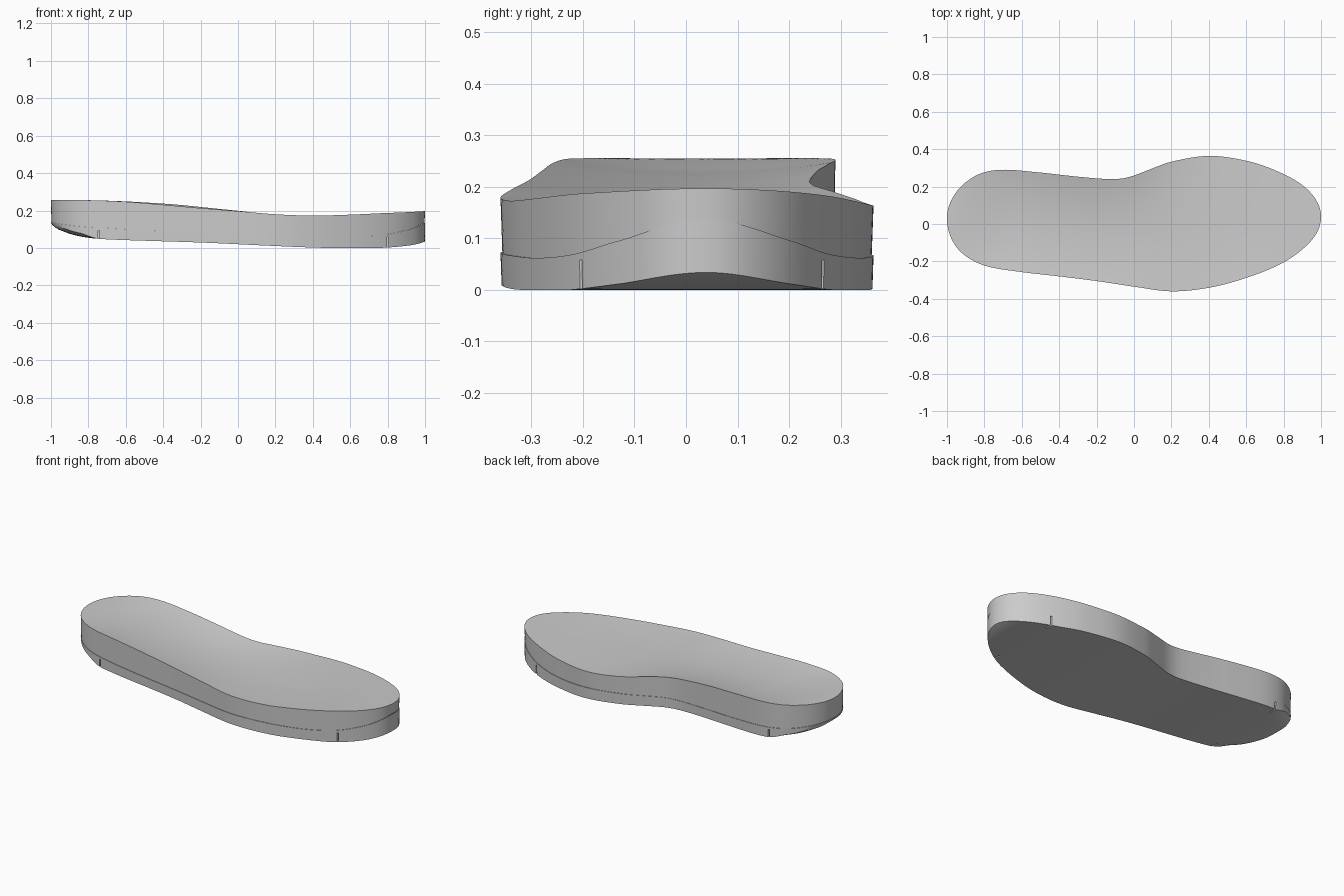
import bpy
import bmesh
import math

if "Cube" in bpy.data.objects:
    bpy.data.objects.remove(bpy.data.objects["Cube"], do_unlink=True)

STATIONS = 120   # steps along the length
ACROSS = 28      # steps across the width

# Plan outline (x, y) and height profiles (x, z)
INNER_EDGE = [(-1, .03), (-.98, .12), (-.92, .205), (-.82, .27), (-.7, .29), (-.5, .275),
              (-.3, .253), (-.12, .24), (-.03, .25), (.08, .29), (.2, .333), (.4, .364),
              (.6, .338), (.75, .289), (.9, .208), (.98, .117), (1, .04)]
OUTER_EDGE = [(-1, .03), (-.98, -.07), (-.92, -.155), (-.8, -.222), (-.6, -.257), (-.4, -.28),
              (-.2, -.305), (0, -.335), (.2, -.36), (.4, -.341), (.6, -.288), (.8, -.205),
              (.93, -.108), (.985, -.032), (1, .04)]
FOOTBED = [(-1, .255), (-.8, .255), (-.6, .247), (-.4, .231), (-.2, .213), (0, .197), (.2, .18),
           (.4, .173), (.6, .178), (.8, .187), (1, .197)]
SEAM = [(-1, .137), (-.8, .112), (-.4, .09), (0, .078), (.4, .067), (.6, .062),
        (.78, .07), (.9, .094), (1, .137)]
TREAD = [(-1, .13), (-.95, .094), (-.87, .067), (-.79, .053), (-.7, .046), (-.2, .029),
         (.1, .015), (.35, .004), (.5, 0), (.75, 0), (.9, .011), (1, .034)]


def angle(x):
    return math.acos(max(-1, min(1, -x)))


def sample(table, x, level_ends=False):
    """Smooth cubic through the table, spaced by angle so the ends are round."""
    pts = [(angle(px), v) for px, v in table]
    a = angle(x)
    last = len(pts) - 1
    i = 0
    while i < last - 1 and a > pts[i + 1][0]:
        i += 1

    def slope(k):
        if level_ends and k in (0, last):
            return 0
        lo, hi = pts[max(k - 1, 0)], pts[min(k + 1, last)]
        return (hi[1] - lo[1]) / (hi[0] - lo[0])

    (a0, v0), (a1, v1) = pts[i], pts[i + 1]
    h = a1 - a0
    t = (a - a0) / h
    return (v0 * (1 + 2 * t) * (1 - t) ** 2 + slope(i) * h * t * (1 - t) ** 2
            + v1 * t * t * (3 - 2 * t) + slope(i + 1) * h * t * t * (t - 1))


def ramp(x, start, end):
    t = max(0, min(1, (x - start) / (end - start)))
    return t * t * (3 - 2 * t)


# Heights at x, with u running from -1 at the outer edge to 1 at the inner edge
def footbed(x, u):
    depth = .01 * ramp(x, 1, .5) + .013 * ramp(x, .5, -.2)
    cup = depth * (1 - u * u) * ramp(x, -1, -.65)
    arch = .007 * math.exp(-((x + .3) / .25) ** 2) * max(0, u) ** 2
    drop = .009 * max(0, u) ** 2 * ramp(x, 0, .35) * ramp(x, 1, .5)
    return sample(FOOTBED, x, True) - cup + arch - drop


def seam(x, u):
    return sample(SEAM, x, True)


def tread(x, u):
    rounded_heel = .018 * u ** 6 * ramp(x, -.745, -.85)
    z = max(0, sample(TREAD, x, True)) + rounded_heel
    return min(z, seam(x, u) - .006)


def make_object(name, bm, material):
    bmesh.ops.recalc_face_normals(bm, faces=bm.faces)
    mesh = bpy.data.meshes.new(name)
    bm.to_mesh(mesh)
    bm.free()
    obj = bpy.data.objects.new(name, mesh)
    bpy.context.collection.objects.link(obj)
    mesh.materials.append(material)
    return obj


def slab(name, upper, lower, taper, material):
    """Solid foot-shaped layer between two height functions."""
    bm = bmesh.new()
    sheets = []
    for height, scale in ((upper, 1), (lower, taper)):
        grid = []
        for i in range(STATIONS + 1):
            x = -math.cos(math.pi * i / STATIONS)
            y0, y1 = sample(OUTER_EDGE, x), sample(INNER_EDGE, x)
            row = []
            for j in range(ACROSS + 1):
                u = 2 * j / ACROSS - 1
                y = (y0 + y1) / 2 + u * (y1 - y0) / 2
                row.append(bm.verts.new((x * (3 + scale) / 4, y * scale, height(x, u))))
            grid.append(row)
        sheets.append(grid)
        for i in range(STATIONS):
            for j in range(ACROSS):
                bm.faces.new((grid[i][j], grid[i + 1][j], grid[i + 1][j + 1], grid[i][j + 1]))
    top, bottom = sheets
    for j in (0, ACROSS):
        for i in range(STATIONS):
            bm.faces.new((top[i][j], top[i + 1][j], bottom[i + 1][j], bottom[i][j]))
    # Close the toe and heel tips, where each row shrinks to a point
    for i in (0, STATIONS):
        for grid in sheets:
            for vert in grid[i]:
                vert.co = grid[i][ACROSS // 2].co
    bmesh.ops.remove_doubles(bm, verts=bm.verts, dist=.00002)
    return make_object(name, bm, material)


def select_only(obj):
    bpy.ops.object.select_all(action="DESELECT")
    obj.select_set(True)
    bpy.context.view_layer.objects.active = obj


grey = bpy.data.materials.new("light grey")
grey.use_nodes = True
colour = (.6, .6, .6, 1)
grey.diffuse_color = colour
grey.node_tree.nodes["Principled BSDF"].inputs["Base Color"].default_value = colour

# Two layers meeting at the seam
midsole = slab("midsole", footbed, seam, .99, grey)
outsole = slab("outsole", seam, tread, .994, grey)

# Narrow slots in the outsole edge, a pair at the toe and a pair at the heel
bm = bmesh.new()
for x in (.8, -.745):
    for edge in (INNER_EDGE, OUTER_EDGE):
        low, high = tread(x, 0) - .03, seam(x, 0) - .014
        ret = bmesh.ops.create_cube(bm, size=1)
        bmesh.ops.scale(bm, verts=ret["verts"], vec=(.008, .08, high - low))
        bmesh.ops.translate(bm, verts=ret["verts"], vec=(x, sample(edge, x), (low + high) / 2))
slots = make_object("slot_cutter", bm, grey)
slots.hide_render = True
cut = outsole.modifiers.new("slots", "BOOLEAN")
cut.operation = "DIFFERENCE"
cut.solver = "EXACT"
cut.object = slots
select_only(outsole)
bpy.ops.object.modifier_apply(modifier=cut.name)
bpy.data.objects.remove(slots, do_unlink=True)

for layer in (midsole, outsole):
    select_only(layer)
    bpy.ops.object.shade_smooth_by_angle(angle=math.radians(35))
